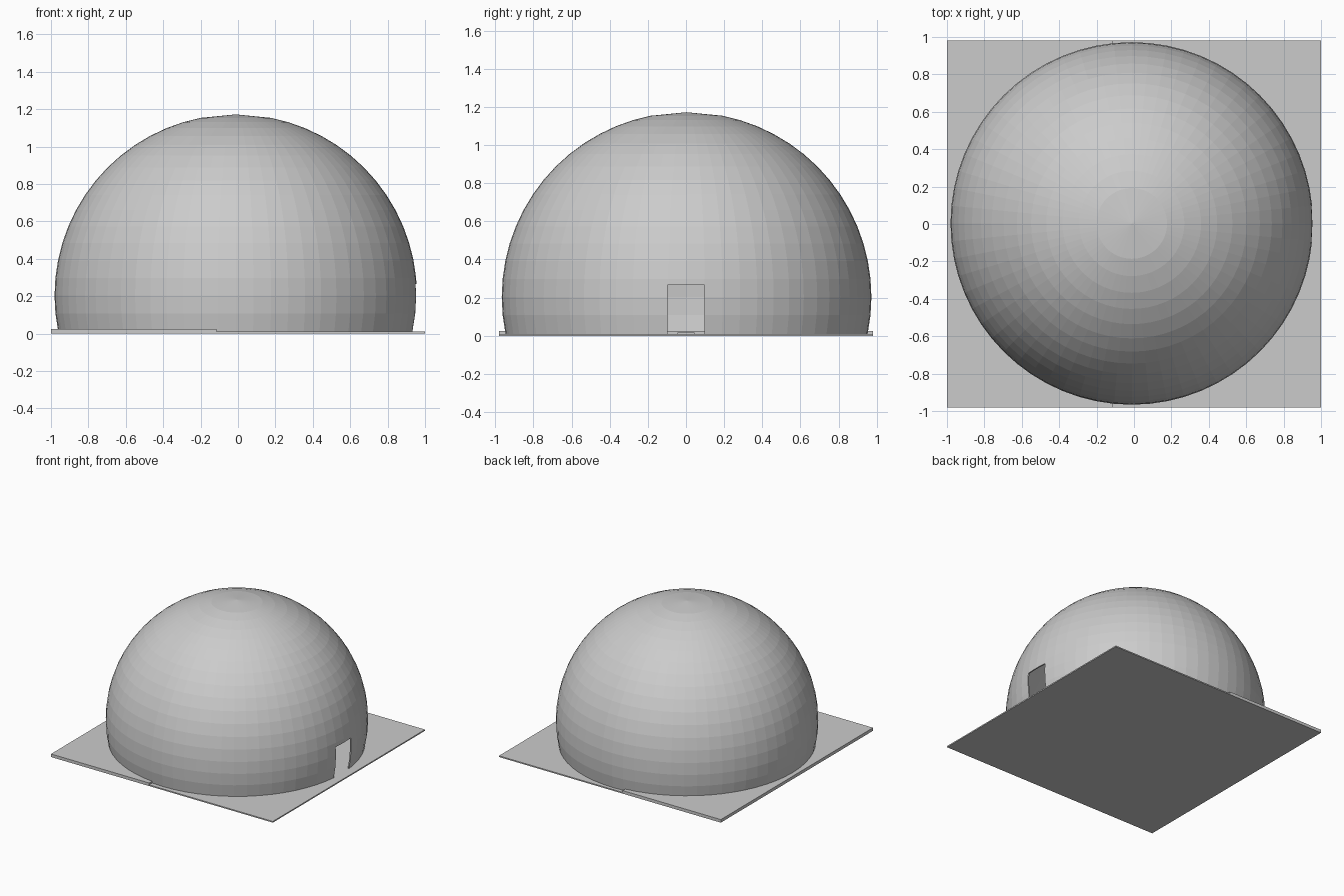
import bpy, bmesh, math

if "Cube" in bpy.data.objects:
    bpy.data.objects.remove(bpy.data.objects["Cube"])

CX, CZ, R, WALL, SEG = -0.012, 0.203, 0.969, 0.01, 64


def box(name, x0, x1, y0, y1, z0, z1):
    bm = bmesh.new()
    bmesh.ops.create_cube(bm, size=1)
    for v in bm.verts:
        v.co.x = x0 + (v.co.x + 0.5) * (x1 - x0)
        v.co.y = y0 + (v.co.y + 0.5) * (y1 - y0)
        v.co.z = z0 + (v.co.z + 0.5) * (z1 - z0)
    return finish(name, bm)


def finish(name, bm):
    mesh = bpy.data.meshes.new(name)
    bm.to_mesh(mesh)
    bm.free()
    ob = bpy.data.objects.new(name, mesh)
    bpy.context.collection.objects.link(ob)
    return ob


def arc(r):
    # pole, shallow cap edge, then even rings down to the floor
    pts = [(0, CZ + r)]
    for i in range(2, 18):
        a = math.radians(5.625 * i)
        pts.append((r * math.sin(a), CZ + r * math.cos(a)))
    pts.append((math.sqrt(r * r - CZ * CZ), 0.0))
    return [p for p in pts[:-1] if p[1] > 0.02] + [pts[-1]]


# Hollow dome shell, revolved from an outer and an inner arc
bm = bmesh.new()
profile = arc(R) + arc(R - WALL)[::-1]
verts = [bm.verts.new((x, 0, z)) for x, z in profile]
edges = [bm.edges.new(p) for p in zip(verts, verts[1:])]
bmesh.ops.spin(bm, geom=verts + edges, cent=(0, 0, 0), axis=(0, 0, 1),
               angle=math.tau, steps=SEG, use_duplicate=False)
bmesh.ops.remove_doubles(bm, verts=bm.verts, dist=1e-4)
bmesh.ops.recalc_face_normals(bm, faces=bm.faces)
dome = finish("dome_shell", bm)
dome.location = (CX, 0.003, 0)

# Doorway cut through the right side
cutter = box("doorway_cutter", 0.7, 1.2, -0.097, 0.097, -0.1, 0.265)
cutter.hide_render = True
cutter.hide_viewport = True
cut = dome.modifiers.new("doorway", 'BOOLEAN')
cut.operation = 'DIFFERENCE'
cut.solver = 'EXACT'
cut.object = cutter

# Floor with a raised left part and a small step up to it
box("floor_slab", -1, 1, -0.98, 0.98, 0, 0.01)
box("raised_floor", -1, -0.115, -0.98, 0.98, 0, 0.025)
box("floor_step", -0.115, -0.07, -0.045, 0.045, 0.005, 0.018)
